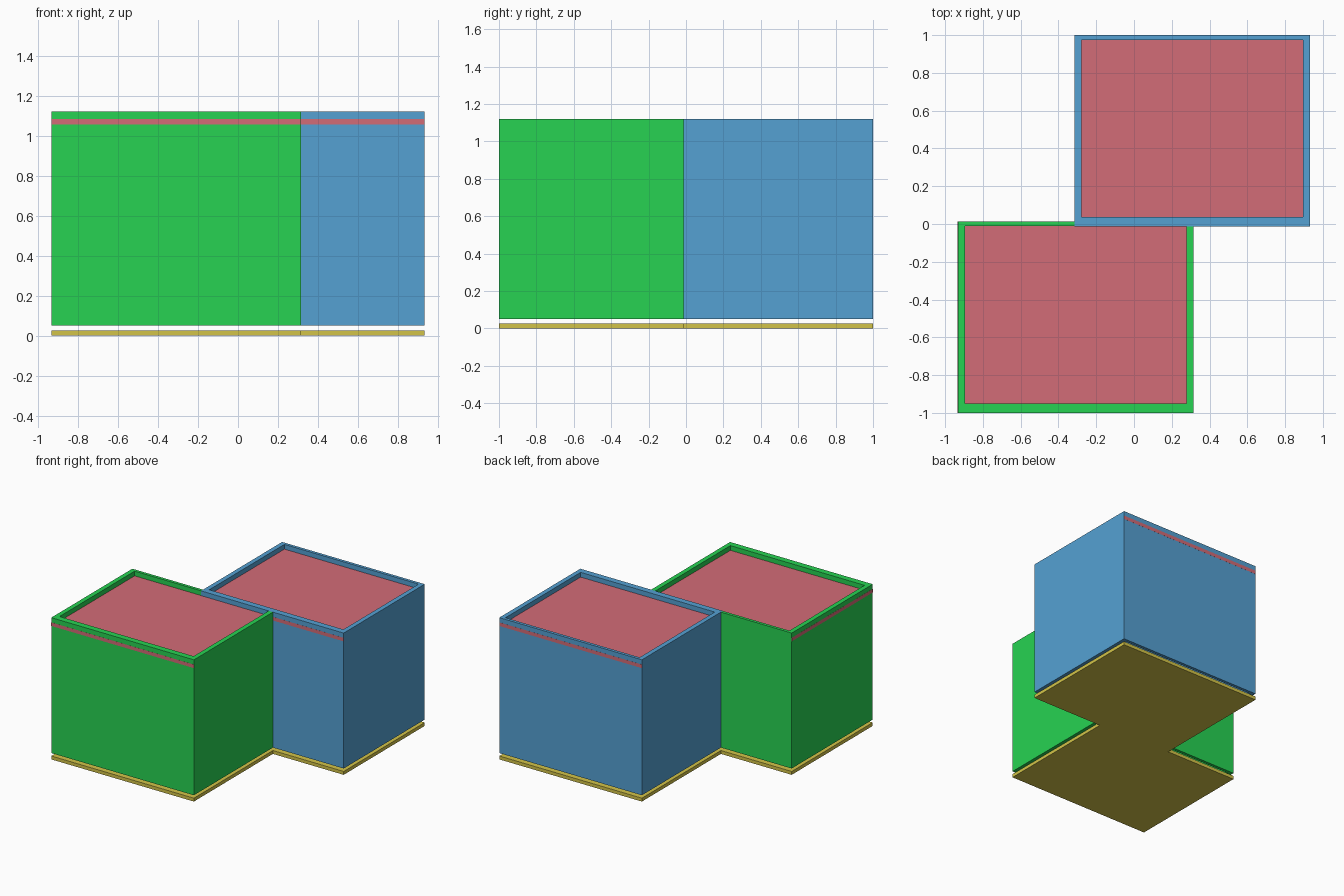
import bpy, bmesh

if "Cube" in bpy.data.objects:
    bpy.data.objects.remove(bpy.data.objects["Cube"])


def material(name, rgb):
    m = bpy.data.materials.new(name)
    m.diffuse_color = (*rgb, 1)
    m.use_nodes = True
    m.node_tree.nodes["Principled BSDF"].inputs["Base Color"].default_value = m.diffuse_color
    return m


def finish(name, bm, mat):
    bmesh.ops.recalc_face_normals(bm, faces=bm.faces)
    me = bpy.data.meshes.new(name)
    bm.to_mesh(me)
    bm.free()
    me.materials.append(mat)
    bpy.context.collection.objects.link(bpy.data.objects.new(name, me))


def loop(bm, rect, z):
    x0, x1, y0, y1 = rect
    return [bm.verts.new((x, y, z)) for x, y in ((x0, y0), (x1, y0), (x1, y1), (x0, y1))]


def bridge(bm, a, b):
    for i in range(4):
        j = (i + 1) % 4
        bm.faces.new((a[i], a[j], b[j], b[i]))


def slab(name, rect, z0, z1, mat):
    bm = bmesh.new()
    a, b = loop(bm, rect, z0), loop(bm, rect, z1)
    bridge(bm, a, b)
    bm.faces.new(a)
    bm.faces.new(b)
    finish(name, bm, mat)


def wall_ring(name, outer, inner, z0, z1, mat):
    bm = bmesh.new()
    loops = [loop(bm, outer, z0), loop(bm, outer, z1), loop(bm, inner, z1), loop(bm, inner, z0)]
    for i in range(4):
        bridge(bm, loops[i], loops[(i + 1) % 4])
    finish(name, bm, mat)


green = material("green", (0.02, 0.65, 0.085))
blue = material("blue", (0.09, 0.355, 0.65))
red = material("red", (0.65, 0.15, 0.185))
yellow = material("yellow", (0.65, 0.55, 0.065))

W, D = 1.247, 1.012                       # room footprint
SIDE, FRONT, BACK = 0.037, 0.049, 0.024   # wall thicknesses
E = 0.0006                                # keeps flush faces apart

# two offset rooms: floor slab, open gap, hollow walls, recessed roof slab
for room, x0, y0, mat, lift, west, north in (
        ("front_room", -0.933, -1 + E, green, 0, -E, -E),
        ("back_room", -0.314, -0.012 - E, blue, E / 4, E, E)):
    x1, y1 = x0 + W, y0 + D
    slab(room + "_floor", (x0, x1, y0, y1), 0, 0.027, yellow)
    wall_ring(room + "_walls", (x0, x1, y0, y1),
              (x0 + SIDE, x1 - SIDE, y0 + FRONT, y1 - BACK), 0.05, 1.1205 + lift, mat)
    # roof slab runs through the walls and shows as a thin band outside
    slab(room + "_roof", (x0 + west, x1 - E, y0 - E, y1 + north), 1.055, 1.083, red)
